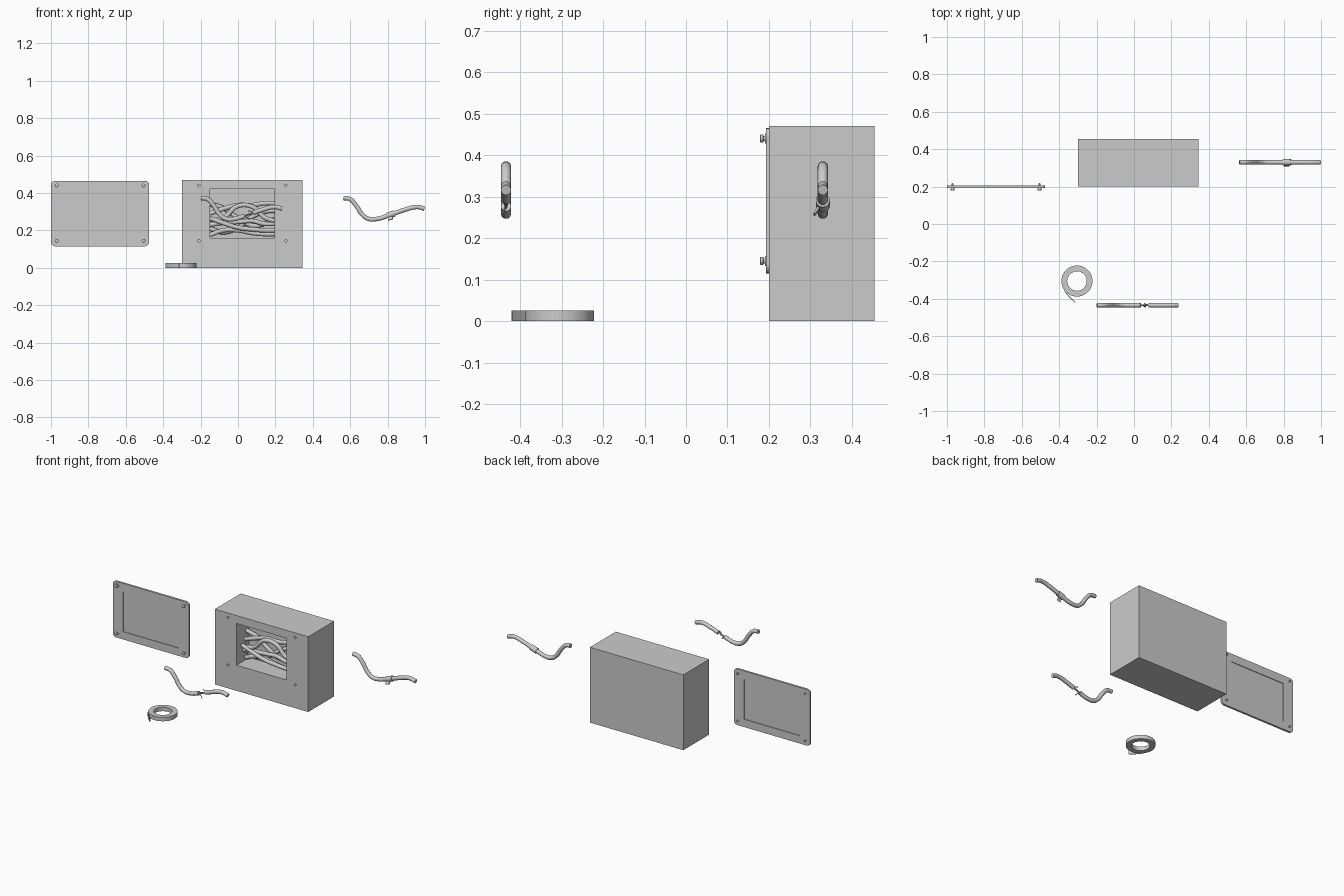
import bpy, bmesh, math
from mathutils import Vector

if "Cube" in bpy.data.objects:
    bpy.data.objects.remove(bpy.data.objects["Cube"])


def finish(bm, name, smooth=False):
    bmesh.ops.recalc_face_normals(bm, faces=bm.faces)
    me = bpy.data.meshes.new(name)
    bm.to_mesh(me)
    bm.free()
    ob = bpy.data.objects.new(name, me)
    bpy.context.collection.objects.link(ob)
    if smooth:
        smooth_by_angle(ob)
    return ob


def select(ob):
    bpy.ops.object.select_all(action='DESELECT')
    ob.select_set(True)
    bpy.context.view_layer.objects.active = ob


def smooth_by_angle(ob):
    select(ob)
    bpy.ops.object.shade_smooth_by_angle(angle=math.radians(40))


def box(name, x0, x1, y0, y1, z0, z1):
    bm = bmesh.new()
    bmesh.ops.create_cube(bm, size=1)
    for v in bm.verts:
        v.co = ((x0 + x1) / 2 + v.co.x * (x1 - x0), (y0 + y1) / 2 + v.co.y * (y1 - y0),
                (z0 + z1) / 2 + v.co.z * (z1 - z0))
    return finish(bm, name)


def lathe_y(name, x, z, profile, n=20):
    """Closed solid turned about a y-parallel axis; profile is (y, radius)."""
    bm = bmesh.new()
    rings = [[bm.verts.new((x + r * math.cos(2 * math.pi * i / n), y,
                            z + r * math.sin(2 * math.pi * i / n))) for i in range(n)]
             for y, r in profile]
    for a, b in zip(rings, rings[1:]):
        for i in range(n):
            j = (i + 1) % n
            bm.faces.new((a[i], a[j], b[j], b[i]))
    bm.faces.new(rings[0])
    bm.faces.new(rings[-1])
    return finish(bm, name, True)


def extrude(name, pts, vec, smooth=False):
    bm = bmesh.new()
    a = [bm.verts.new(p) for p in pts]
    b = [bm.verts.new(Vector(p) + Vector(vec)) for p in pts]
    bm.faces.new(a)
    bm.faces.new(b)
    for i in range(len(a)):
        j = (i + 1) % len(a)
        bm.faces.new((a[i], a[j], b[j], b[i]))
    return finish(bm, name, smooth)


def cut(ob, cutter):
    cutter.hide_render = True
    mod = ob.modifiers.new("cut", 'BOOLEAN')
    mod.operation, mod.solver, mod.object = 'DIFFERENCE', 'EXACT', cutter
    select(ob)
    bpy.ops.object.modifier_apply(modifier=mod.name)
    bpy.data.objects.remove(cutter)


def tube(name, pts, r, res=3):
    cu = bpy.data.curves.new(name, 'CURVE')
    cu.dimensions = '3D'
    cu.bevel_depth, cu.bevel_resolution, cu.use_fill_caps = r, res, True
    cu.resolution_u = 8
    sp = cu.splines.new('BEZIER')
    sp.bezier_points.add(len(pts) - 1)
    for bp, p in zip(sp.bezier_points, pts):
        bp.co = p
        bp.handle_left_type = bp.handle_right_type = 'AUTO'
    ob = bpy.data.objects.new(name, cu)
    bpy.context.collection.objects.link(ob)
    select(ob)
    bpy.ops.object.convert(target='MESH')
    ob = bpy.context.object
    smooth_by_angle(ob)
    return ob


R = 0.0125

# wall box with opening and screw holes
wall = box("wall_box", -0.30, 0.345, 0.20, 0.455, 0, 0.47)
cut(wall, box("opening_cutter", -0.15, 0.195, 0.15, 0.325, 0.16, 0.42))
for x in (-0.21, 0.255):
    for z in (0.145, 0.44):
        cut(wall, lathe_y("hole_cutter", x, z, [(0.15, 0.007), (0.235, 0.007)], 12))

# cover panel with rounded corners and shallow recesses on both faces
px0, px1, pz0, pz1, cr = -1.0, -0.475, 0.115, 0.465, 0.022
outline = []
for cx, cz, a0 in ((px1 - cr, pz1 - cr, 0), (px0 + cr, pz1 - cr, 90),
                   (px0 + cr, pz0 + cr, 180), (px1 - cr, pz0 + cr, 270)):
    for k in range(6):
        a = math.radians(a0 + 18 * k)
        outline.append((cx + cr * math.cos(a), 0.193, cz + cr * math.sin(a)))
panel = extrude("cover_panel", outline, (0, 0.013, 0))
for y0, y1 in ((0.15, 0.197), (0.202, 0.25)):
    cut(panel, box("recess_cutter", px0 + 0.07, px1 - 0.07, y0, y1, pz0 + 0.048, pz1 - 0.052))

# cover screws
for x in (-0.97, -0.505):
    for z in (0.145, 0.44):
        lathe_y("cover_screw", x, z, [(0.178, 0.006), (0.180, 0.010), (0.186, 0.010),
                                      (0.187, 0.006), (0.190, 0.006), (0.191, 0.012),
                                      (0.194, 0.012), (0.195, 0.005), (0.216, 0.005),
                                      (0.220, 0.002)])

# wires inside the box: y, then heights at evenly spaced stations
xs = (-0.15, -0.08, 0.0, 0.08, 0.14, 0.195)
inner = [
    (0.285, (0.29, 0.315, 0.335, 0.335, 0.345, 0.345)),
    (0.265, (0.255, 0.265, 0.33, 0.325, 0.27, 0.25)),
    (0.300, (0.34, 0.32, 0.265, 0.225, 0.235, 0.26)),
    (0.270, (0.23, 0.24, 0.245, 0.25, 0.235, 0.235)),
    (0.290, (0.175, 0.20, 0.20, 0.185, 0.18, 0.18)),
    (0.305, (0.21, 0.19, 0.215, 0.275, 0.30, 0.305)),
    (0.255, (0.265, 0.24, 0.215, 0.205, 0.20, 0.20)),
]
for y, zs in inner:
    tube("inner_wire", [(x, y, z) for x, z in zip(xs, zs)], R)

# loose wires share one bent path, broken near the middle
left = [(-0.198, 0.373), (-0.165, 0.368), (-0.132, 0.335), (-0.098, 0.285),
        (-0.065, 0.262), (-0.02, 0.261), (0.035, 0.277)]
right = [(0.08, 0.293), (0.13, 0.310), (0.195, 0.325), (0.235, 0.316)]


def place(pts, dx, y):
    return [(x + dx, y, z) for x, z in pts]


# damaged wire with bare strands
yd = -0.434
tube("damaged_wire_left", place(left, 0, yd), R)
tube("damaged_wire_right", place(right, 0, yd), R)
for k in range(5):
    a = 2 * math.pi * k / 5
    dy, dz = 0.006 * math.cos(a), 0.006 * math.sin(a)
    tube("bare_strand", [(0.02, yd + dy, 0.272 + dz), (0.058, yd - dy * 0.6, 0.285 + dz * 0.5),
                         (0.095, yd + dy, 0.298 + dz)], 0.0025, 1)
tube("frayed_strand", [(0.03, yd, 0.275), (0.05, yd - 0.004, 0.268), (0.062, yd - 0.010, 0.256)],
     0.0025, 1)
tube("frayed_strand", [(0.085, yd, 0.295), (0.066, yd + 0.004, 0.302), (0.055, yd + 0.009, 0.304)],
     0.0025, 1)

# repaired wire with tape wrap and loose tape end
yr, dx = 0.33, 0.762
tube("repaired_wire", place(left + right, dx, yr), R)
tube("tape_wrap", [(0.798, yr, 0.278), (0.838, yr, 0.291)], 0.017, 4)
extrude("tape_wrap_end", [(0.800, yr - 0.014, 0.270), (0.802, yr - 0.022, 0.254),
                          (0.804, yr - 0.020, 0.252), (0.803, yr - 0.008, 0.268)],
        (0.025, 0, 0.006))

# tape roll: ring and peeling tail
cx, cy, ro, ri, h, n = -0.305, -0.305, 0.083, 0.052, 0.025, 48
bm = bmesh.new()
loops = [[bm.verts.new((cx + r * math.cos(2 * math.pi * i / n),
                        cy + r * math.sin(2 * math.pi * i / n), z)) for i in range(n)]
         for r, z in ((ro, 0), (ro, h), (ri, h), (ri, 0))]
for k in range(4):
    a, b = loops[k], loops[(k + 1) % 4]
    for i in range(n):
        j = (i + 1) % n
        bm.faces.new((a[i], a[j], b[j], b[i]))
finish(bm, "tape_roll", True)
tail = [(-0.387, -0.305), (-0.382, -0.335), (-0.368, -0.365), (-0.347, -0.392), (-0.315, -0.421)]
inside = [(x + 0.003, y + 0.003) for x, y in reversed(tail)]
extrude("tape_tail", [(x, y, 0) for x, y in tail + inside], (0, 0, h), True)
